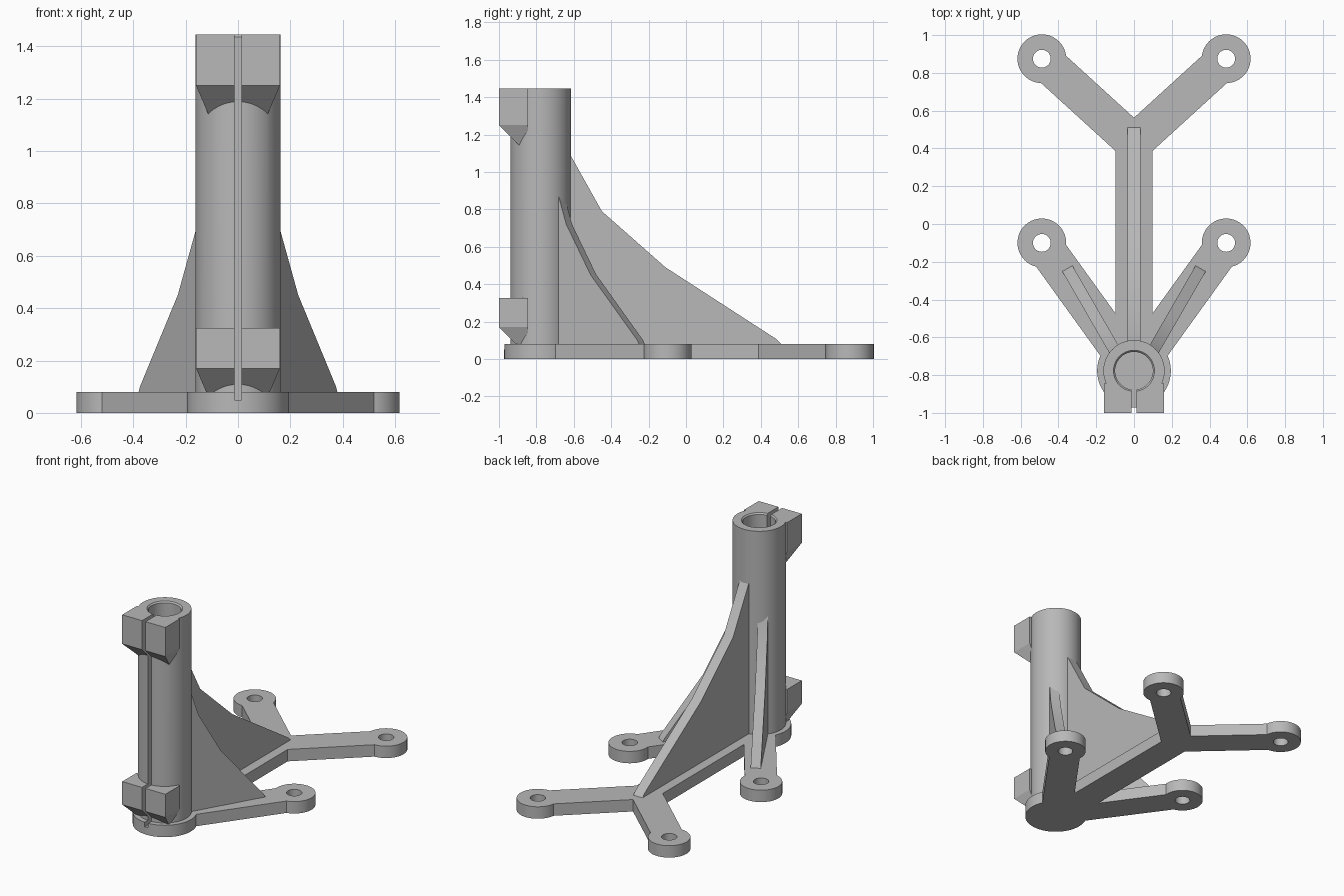
import bpy, bmesh
from math import sin, cos, pi, radians, atan2, hypot
from mathutils import Matrix, Vector

cube = bpy.data.objects.get("Cube")
if cube:
    bpy.data.objects.remove(cube, do_unlink=True)

grey = bpy.data.materials.new("plain grey")
grey.use_nodes = True
grey.diffuse_color = (0.48, 0.48, 0.48, 1)
grey.node_tree.nodes["Principled BSDF"].inputs["Base Color"].default_value = grey.diffuse_color

AXIS = Vector((0, -0.777, 0))   # tube axis
TOP, PLATE, FLOOR = 1.445, 0.08, 0.05
TUBE_R, BORE_R = 0.162, 0.1
SIDES = (-1, 1)


def finish(name, bm):
    bmesh.ops.recalc_face_normals(bm, faces=bm.faces)
    mesh = bpy.data.meshes.new(name)
    bm.to_mesh(mesh)
    bm.free()
    mesh.materials.append(grey)
    obj = bpy.data.objects.new(name, mesh)
    bpy.context.collection.objects.link(obj)
    return obj


def prism(name, outline, low, high, matrix=Matrix()):
    """Extrude a flat outline from low to high, then place it."""
    bm = bmesh.new()
    face = bm.faces.new([bm.verts.new((a, b, low)) for a, b in outline])
    moved = bmesh.ops.extrude_face_region(bm, geom=[face])["geom"]
    bmesh.ops.translate(bm, vec=(0, 0, high - low),
                        verts=[v for v in moved if isinstance(v, bmesh.types.BMVert)])
    bm.transform(matrix)
    return finish(name, bm)


def disc(name, centre, radius, low, high, n=96):
    ring = [(centre[0] + radius * cos(2 * pi * i / n),
             centre[1] + radius * sin(2 * pi * i / n)) for i in range(n)]
    return prism(name, ring, low, high)


def arm(start, end, half=0.098):
    dx, dy = end[0] - start[0], end[1] - start[1]
    length = hypot(dx, dy)
    place = Matrix.Translation((*start, 0)) @ Matrix.Rotation(atan2(dy, dx), 4, "Z")
    return prism("arm", [(0, -half), (length, -half), (length, half), (0, half)],
                 0, PLATE, place)


def upright(direction, origin):
    """Frame with the first axis along direction, the second up."""
    d = Vector(direction).normalized()
    up = Vector((0, 0, 1))
    return Matrix.Translation(origin) @ Matrix((d, up, d.cross(up))).transposed().to_4x4()


def combine(target, others, operation):
    bpy.context.view_layer.objects.active = target
    for other in others:
        mod = target.modifiers.new("cut", "BOOLEAN")
        mod.operation, mod.solver, mod.object = operation, "EXACT", other
        bpy.ops.object.modifier_apply(modifier=mod.name)
    for other in others:
        bpy.data.objects.remove(other, do_unlink=True)


def cavity():
    """Cutters for the blind bore and the front slot."""
    bore = disc("bore_cutter", AXIS, BORE_R, FLOOR, TOP + 0.1)
    w = 0.013
    slot = prism("slot_cutter", [(-w, -1.1), (w, -1.1), (w, AXIS.y), (-w, AXIS.y)],
                 FLOOR, TOP + 0.1)
    return [bore, slot]


# Base: hub, stem, four arms and four drilled pads
base = disc("base_frame", AXIS, 0.195, 0, PLATE)
fork = (0, 0.43)
pieces = [arm((0, AXIS.y), fork)]
holes = []
for s in SIDES:
    for root, pad in ((fork, (s * 0.488, 0.875)), ((0, AXIS.y), (s * 0.488, -0.1))):
        pieces.append(arm(root, pad))
        pieces.append(disc("pad", pad, 0.129, 0, PLATE, 64))
        holes.append(disc("hole_cutter", pad, 0.047, -0.1, 0.2, 48))
combine(base, pieces, "UNION")
combine(base, holes + cavity(), "DIFFERENCE")


def clamp(low, high):
    """Block with an underside tapering back into the tube."""
    bm = bmesh.new()
    front, back, half = -1.0, -0.845, 0.16
    for s in SIDES:
        for y in (front, back):
            for z in (low, high):
                bm.verts.new((s * half, y, z))
        bm.verts.new((s * 0.094, back, low - (back - front)))
    bmesh.ops.convex_hull(bm, input=bm.verts)
    bmesh.ops.dissolve_limit(bm, angle_limit=radians(1), verts=bm.verts, edges=bm.edges)
    return finish("clamp", bm)


def bolt_hole(z, r=0.028):
    """Teardrop hole running across the clamp."""
    n = 24
    drop = [(0, r * 1.42)]
    drop += [(r * cos(a), r * sin(a))
             for a in (radians(135 + 270 * i / n) for i in range(n + 1))]
    return prism("bolt_cutter", drop, -0.3, 0.3, upright((0, 1, 0), (0, -0.939, z)))


# Split tube with two clamps
tube = disc("split_tube", AXIS, TUBE_R, 0.06, TOP)
combine(tube, [clamp(1.25, TOP), clamp(0.17, 0.325)], "UNION")
bm = bmesh.new()
bmesh.ops.create_cone(bm, segments=96, radius1=BORE_R - 0.001, radius2=0.118, depth=0.02,
                      cap_ends=True,
                      matrix=Matrix.Translation((0, AXIS.y, TOP)))
chamfer = finish("chamfer_cutter", bm)
combine(tube, cavity() + [chamfer, bolt_hole(1.345), bolt_hole(0.22)], "DIFFERENCE")

# Buttress ribs: one along the stem, one on each front arm
main = [(0.14, 0.06), (0.14, 1.12), (0.162, 1.085), (0.327, 0.79),
        (0.667, 0.49), (1.262, 0.105), (1.287, PLATE), (1.287, 0.06)]
ribs = [prism("rear_rib", main, -0.034, 0.034, upright((0, 1, 0), AXIS))]
side = [(0.135, 0.06), (0.135, 0.91), (0.155, 0.85), (0.196, 0.72),
        (0.346, 0.45), (0.635, 0.1), (0.645, PLATE), (0.645, 0.06)]
for s, name in zip(SIDES, ("right_rib", "left_rib")):
    frame = Matrix.Diagonal((s, 1, 1, 1)) @ upright((0.5, 0.866, 0), AXIS)
    ribs.append(prism(name, side, 0.004, 0.066, frame))

# Smooth the round walls, keep edges sharp
bpy.ops.object.select_all(action="DESELECT")
for obj in [base, tube] + ribs:
    obj.select_set(True)
bpy.context.view_layer.objects.active = tube
bpy.ops.object.shade_smooth_by_angle(angle=radians(20))
